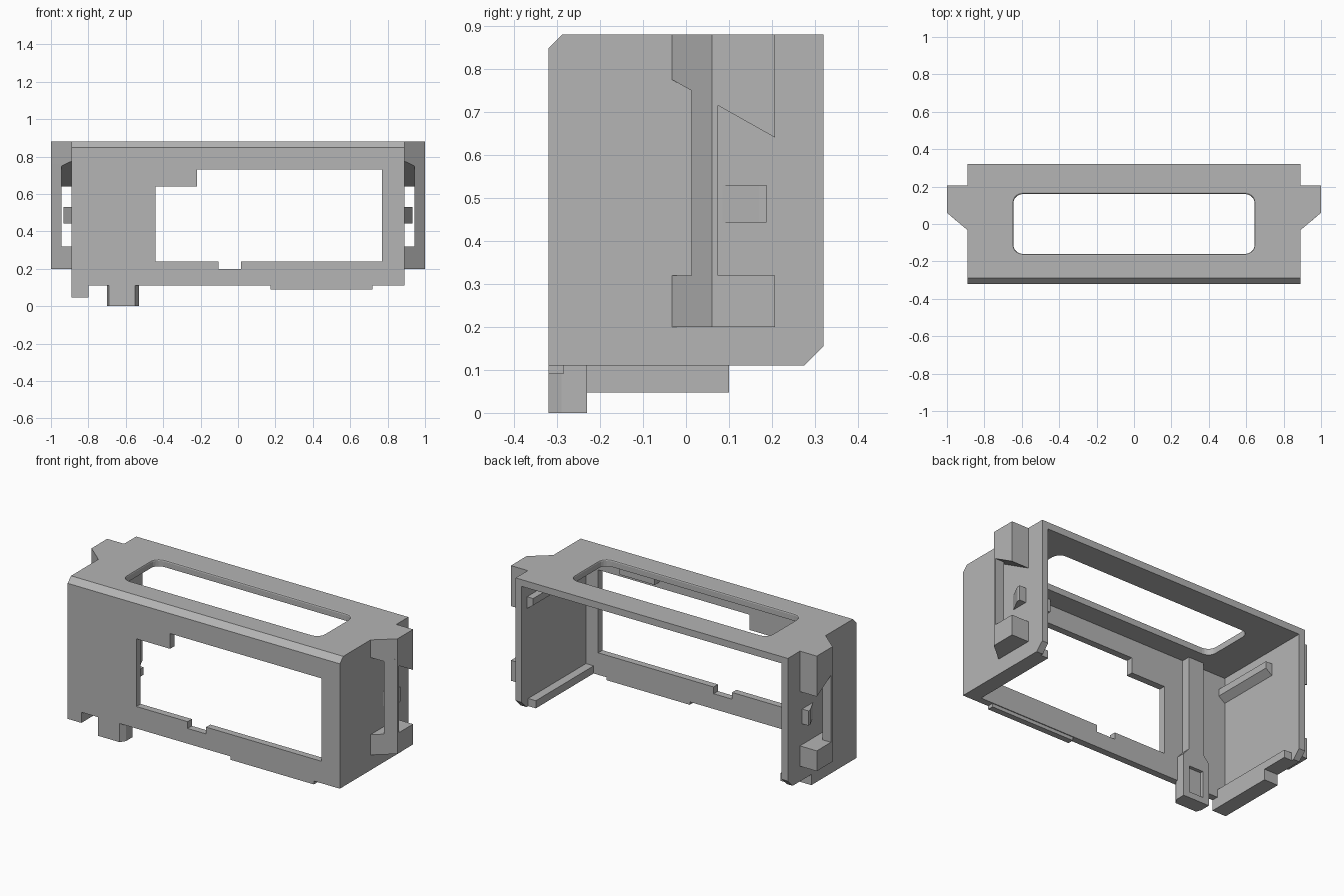
import bpy, bmesh, math
from mathutils import Vector

old = bpy.data.objects.get("Cube")
if old:
    bpy.data.objects.remove(old, do_unlink=True)

grey = bpy.data.materials.new("plain_grey")
grey.use_nodes = True
COLOUR = (0.46, 0.46, 0.46, 1)
grey.diffuse_color = COLOUR
grey.node_tree.nodes["Principled BSDF"].inputs["Base Color"].default_value = COLOUR


def prism(name, axis, outline, lo, hi):
    """Extrude a 2D outline, given in the two other axes in x, y, z order."""
    bm = bmesh.new()
    rings = []
    for level in (lo, hi):
        ring = []
        for a, b in outline:
            co = {"x": (level, a, b), "y": (a, level, b), "z": (a, b, level)}[axis]
            ring.append(bm.verts.new(co))
        rings.append(ring)
    bm.faces.new(rings[0])
    bm.faces.new(rings[1])
    n = len(outline)
    for i in range(n):
        j = (i + 1) % n
        bm.faces.new((rings[0][i], rings[0][j], rings[1][j], rings[1][i]))
    bmesh.ops.recalc_face_normals(bm, faces=bm.faces)
    mesh = bpy.data.meshes.new(name)
    bm.to_mesh(mesh)
    bm.free()
    mesh.materials.append(grey)
    ob = bpy.data.objects.new(name, mesh)
    bpy.context.collection.objects.link(ob)
    return ob


def box(name, x0, x1, y0, y1, z0, z1):
    return prism(name, "z", [(x0, y0), (x1, y0), (x1, y1), (x0, y1)], z0, z1)


def cut(ob, cutters):
    """Subtract the cutters, then delete them."""
    for c in cutters:
        mod = ob.modifiers.new("cut", "BOOLEAN")
        mod.operation = "DIFFERENCE"
        mod.solver = "EXACT"
        mod.object = c
    bpy.context.view_layer.update()
    deps = bpy.context.evaluated_depsgraph_get()
    mesh = bpy.data.meshes.new_from_object(ob.evaluated_get(deps))
    ob.modifiers.clear()
    ob.data = mesh
    for c in cutters:
        bpy.data.objects.remove(c, do_unlink=True)


def rounded(hx, hy, r, steps=5):
    pts = []
    for k, (sx, sy) in enumerate([(1, 1), (-1, 1), (-1, -1), (1, -1)]):
        for i in range(steps + 1):
            a = math.pi / 2 * (k + i / steps)
            pts.append((sx * (hx - r) + r * math.cos(a), sy * (hy - r) + r * math.sin(a)))
    return pts


W, D, TOP, BASE, T = 0.89, 0.32, 0.88, 0.11, 0.04

# Shell open at the back and bottom, with front window and top opening
shell = prism("shell", "x", [(-D, BASE), (0.275, BASE), (D, 0.155), (D, TOP),
                             (-D + 0.032, TOP), (-D, TOP - 0.032)], -W, W)
cut(shell, [
    box("cavity", -W + T, W - T, -D + T, 1, -1, TOP - T),
    prism("window", "y", [(-0.44, 0.24), (-0.105, 0.24), (-0.105, 0.2), (0.015, 0.2),
                          (0.015, 0.24), (0.77, 0.24), (0.77, 0.73), (-0.22, 0.73),
                          (-0.22, 0.64), (-0.44, 0.64)], -0.5, -0.2),
    prism("opening", "z", rounded(0.645, 0.16, 0.05), 0.7, 1),
])

# Soft rim around the top opening
bm = bmesh.new()
bm.from_mesh(shell.data)
rim = [e for e in bm.edges if all(v.co.z > TOP - 0.001 and abs(v.co.x) < 0.66
                                  and abs(v.co.y) < 0.17 for v in e.verts)]
bmesh.ops.bevel(bm, geom=rim, offset=0.008, segments=2, profile=0.5, affect="EDGES")
bm.to_mesh(shell.data)
bm.free()

# Side brackets and snaps, mirrored
for side, s in (("left", 1), ("right", -1)):
    def mir(pts):
        return [(s * x, y) for x, y in pts]
    block = mir([(W, -0.033), (1, 0.06), (1, 0.207), (W, 0.207)])
    prism(side + "_bracket_lower", "z", block, 0.2, 0.32)
    upper = prism(side + "_bracket_upper", "z", block, 0.6, TOP)
    for v in upper.data.vertices:  # sloping underside
        if v.co.z < 0.7:
            v.co.z = 0.757 - 0.5625 * v.co.y
    prism(side + "_bracket_bar", "z",
          mir([(0.945, 0.013), (1, 0.06), (1, 0.075), (0.945, 0.075)]), 0.3, 0.76)
    prism(side + "_snap", "z", mir([(W, 0.085), (0.932, 0.17), (0.932, 0.187), (W, 0.187)]),
          0.443, 0.53)
    # Inner rail along the foot of the wall
    xs = sorted((s * 0.8, s * (W - T)))
    box(side + "_lower_rail", *xs, -D + T, 0.26, BASE, 0.155)

# Upper inner rails
prism("right_upper_rail", "y", [(-0.85, 0.69), (-0.81, 0.72), (-0.81, 0.76), (-0.85, 0.76)],
      -0.28, 0.1)
prism("left_upper_rail", "y", [(0.85, 0.69), (0.81, 0.72), (0.81, 0.76), (0.85, 0.76)],
      0.08, 0.27)

# Stop block behind the front panel and lip below it
box("front_stop", 0.37, 0.6, -D + T, -0.235, 0.765, TOP - T)
box("front_lower_lip", 0.175, 0.72, -D, -0.285, 0.09, BASE)

# Flange below the right wall
box("right_flange", -W, -0.8, -D, 0.1, 0.047, BASE)

# Foot with its rib and a pocket at the back
foot = prism("foot", "z", [(-0.69, -D), (-0.55, -D), (-0.53, -0.29), (-0.53, -0.23),
                           (-0.7, -0.23), (-0.7, -0.29)], 0, BASE)
cut(foot, [box("pocket", -0.66, -0.57, -0.25, -0.1, 0.035, 0.5)])
back = prism("foot_back", "y", [(-0.7, BASE), (-0.53, BASE), (-0.53, 0.25), (-0.565, 0.29),
                                (-0.565, TOP - T), (-0.665, TOP - T), (-0.665, 0.29),
                                (-0.7, 0.25)], -D + T, -0.23)
cut(back, [box("pocket", -0.66, -0.57, -0.25, -0.1, 0.0, 0.19)])
